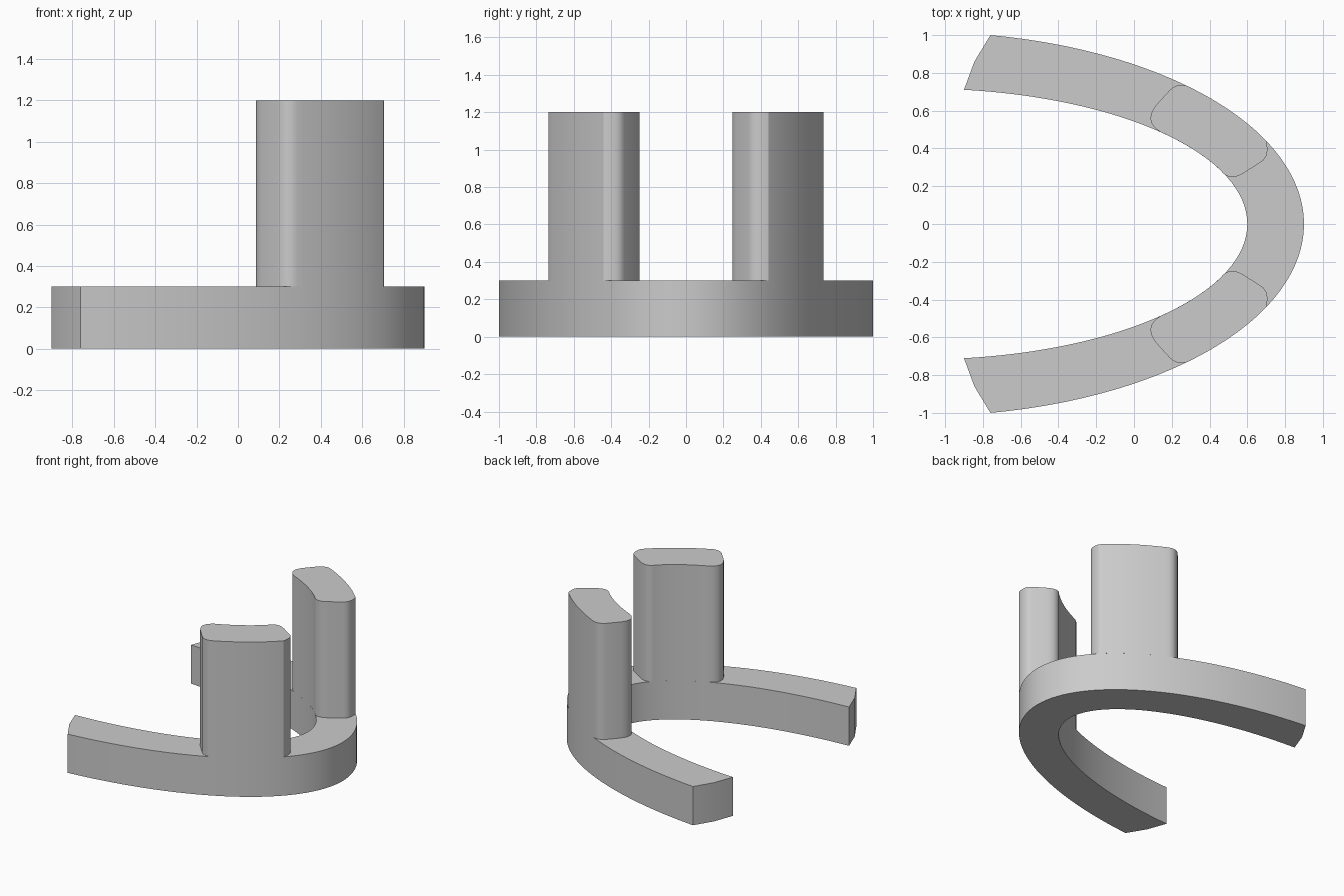
import bpy, bmesh
from math import acos, cos, sin, radians
from mathutils import Vector

cube = bpy.data.objects.get("Cube")
if cube:
    bpy.data.objects.remove(cube, do_unlink=True)

grey = bpy.data.materials.new("plain grey")
grey.use_nodes = True
colour = (0.6, 0.6, 0.6, 1)
grey.diffuse_color = colour
grey.node_tree.nodes["Principled BSDF"].inputs["Base Color"].default_value = colour

CENTRE_X = -1.13
OUTER = (2.03, 1.017)
INNER = (1.73, 0.717)


def arc(ellipse, x0, x1, steps, side0=1, side1=1):
    """Points along an ellipse between two x positions on given y sides."""
    a, b = ellipse
    t0 = side0 * acos((x0 - CENTRE_X) / a)
    t1 = side1 * acos((x1 - CENTRE_X) / a)
    angles = [t0 + (t1 - t0) * i / steps for i in range(steps + 1)]
    return [Vector((CENTRE_X + a * cos(t), b * sin(t))) for t in angles]


def rounded(start, control, end, steps=8):
    """Rounded corner between two outline points."""
    s, c, e = Vector(start), Vector(control), Vector(end)
    params = [i / steps for i in range(steps + 1)]
    return [s * (1 - t) ** 2 + c * 2 * t * (1 - t) + e * t * t for t in params]


def prism(name, outline, bottom, top):
    """Extrude a closed outline upwards."""
    bm = bmesh.new()
    base = bm.faces.new([bm.verts.new((p.x, p.y, bottom)) for p in outline])
    up = bmesh.ops.extrude_face_region(bm, geom=[base], use_keep_orig=True)
    moved = [v for v in up["geom"] if isinstance(v, bmesh.types.BMVert)]
    bmesh.ops.translate(bm, verts=moved, vec=(0, 0, top - bottom))
    bmesh.ops.remove_doubles(bm, verts=bm.verts, dist=0.0005)
    bmesh.ops.recalc_face_normals(bm, faces=bm.faces)
    mesh = bpy.data.meshes.new(name)
    bm.to_mesh(mesh)
    bm.free()
    mesh.materials.append(grey)
    obj = bpy.data.objects.new(name, mesh)
    bpy.context.collection.objects.link(obj)
    bpy.ops.object.select_all(action="DESELECT")
    obj.select_set(True)
    bpy.context.view_layer.objects.active = obj
    bpy.ops.object.shade_smooth_by_angle(angle=radians(30))


# Curved open base, with slightly bowed arm ends
bow = Vector((-0.845, 0.86))
base = arc(OUTER, -0.76, -0.76, 64, -1, 1) + [bow]
base += arc(INNER, -0.9, -0.9, 64, 1, -1) + [Vector((bow.x, -bow.y))]
prism("curved_base", base, 0, 0.3)

# Rounded posts that follow the base's curves
outer_side = arc(OUTER, 0.70, 0.285, 16)
inner_side = arc(INNER, 0.14, 0.458, 16)
post = outer_side
post += rounded(outer_side[-1], (0.235, 0.75), (0.19, 0.71))
post += rounded((0.115, 0.627), (0.05, 0.54), inner_side[0])
post += inner_side
post += rounded(inner_side[-1], (0.505, 0.22), (0.585, 0.272))
post += rounded((0.675, 0.33), (0.72, 0.36), outer_side[0])[:-1]
for name, side in (("back_post", 1), ("front_post", -1)):
    prism(name, [Vector((p.x, p.y * side)) for p in post], 0.3, 1.2)
